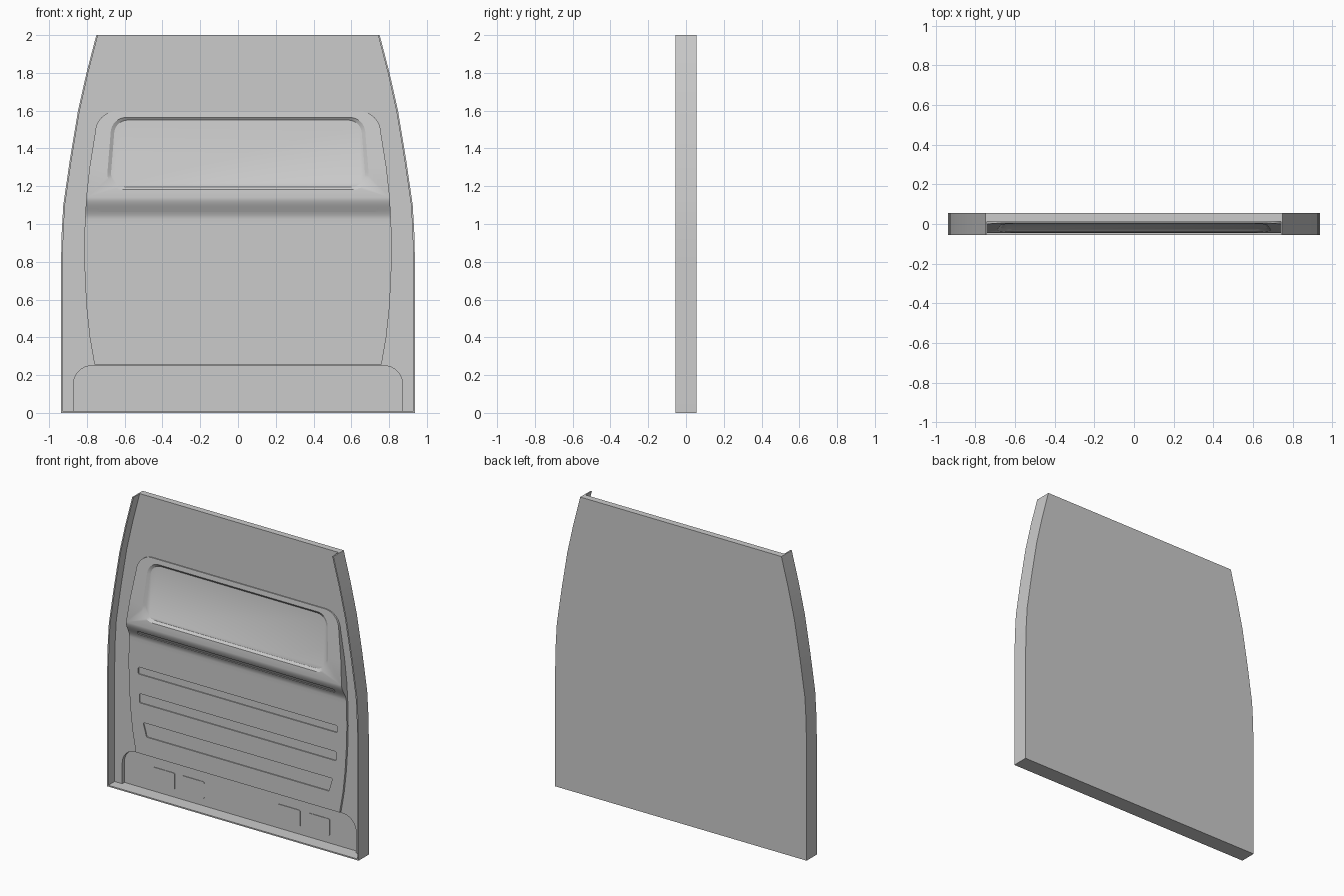
import bpy, bmesh, math
from mathutils import Vector

if "Cube" in bpy.data.objects:
    bpy.data.objects.remove(bpy.data.objects["Cube"])

BACK, FRONT, FACE = 0.055, -0.055, 0.012     # back, flange tips, plain sheet face
T = 0.009                                    # flange thickness

# half outline of the bulkhead and of the pressed centre panel: (z, half width)
BODY = [(0, .938), (.8, .937), (.96, .933), (1.1, .925), (1.34, .89),
        (1.6, .847), (1.8, .802), (2, .75)]
PANEL = [(.257, .76), (.4, .785), (.55, .801), (.7, .81), (.85, .814), (1, .811),
         (1.15, .803), (1.3, .786), (1.48, .757)]


def lerp(table, z):
    for (z0, a), (z1, b) in zip(table, table[1:]):
        if z <= z1:
            return a + (b - a) * (z - z0) / (z1 - z0)
    return table[-1][1]


def surf(z):
    """Depth of the pressed panel: flat below, swept step, leaning upper part."""
    if z >= 1.14:
        return -.045 + .05 * (z - 1.14) / .456
    t = min(max((z - 1.025) / .115, 0), 1)
    return -.003 - .042 * t * t * (3 - 2 * t)


def loft(name, front, back):
    """Closed solid between two matching outlines of (x, y, z) points."""
    bm = bmesh.new()
    a = [bm.verts.new(p) for p in front]
    b = [bm.verts.new(p) for p in back]
    bm.faces.new(a)
    bm.faces.new(b[::-1])
    for i in range(len(a)):
        j = (i + 1) % len(a)
        bm.faces.new((a[j], a[i], b[i], b[j]))
    return finish(name, bm)


def finish(name, bm):
    bmesh.ops.recalc_face_normals(bm, faces=bm.faces)
    me = bpy.data.meshes.new(name)
    bm.to_mesh(me)
    bm.free()
    ob = bpy.data.objects.new(name, me)
    bpy.context.collection.objects.link(ob)
    return ob


def prism(name, pts, y0, y1):
    return loft(name, [(x, y0, z) for x, z in pts], [(x, y1, z) for x, z in pts])


def rounded(pts, r, n=6):
    """Round the corners of a convex (x, z) polygon."""
    out = []
    for i, p in enumerate(pts):
        p = Vector(p)
        u = (Vector(pts[i - 1]) - p).normalized()
        v = (Vector(pts[(i + 1) % len(pts)]) - p).normalized()
        half = u.angle(v) / 2
        c = p + (u + v).normalized() * r / math.sin(half)
        s = p + u * r / math.tan(half) - c
        e = p + v * r / math.tan(half) - c
        sweep = math.pi - 2 * half
        for k in range(n + 1):
            t = k / n
            d = (s * math.sin((1 - t) * sweep) + e * math.sin(t * sweep)) / math.sin(sweep)
            out.append(tuple(c + d))
    return out


def trap(wb, wt, z0, z1, cx=0):
    return [(cx - wb, z0), (cx + wb, z0), (cx + wt, z1), (cx - wt, z1)]


def boolean(ob, tool, op):
    m = ob.modifiers.new(op.lower(), 'BOOLEAN')
    m.object, m.operation, m.solver = tool, op, 'EXACT'
    bpy.context.view_layer.objects.active = ob
    bpy.ops.object.modifier_apply(modifier=m.name)
    bpy.data.objects.remove(tool)


def smooth(ob, angle=30):
    bpy.ops.object.select_all(action='DESELECT')
    ob.select_set(True)
    bpy.context.view_layer.objects.active = ob
    bpy.ops.object.shade_smooth_by_angle(angle=math.radians(angle))


# main sheet between the flanges
half = [(w - T, max(z, T)) for z, w in BODY]
sheet = prism("bulkhead_sheet", half + [(-x, z) for x, z in half[::-1]], FACE, BACK)

# sill recess with rounded top corners, open at the floor
arch = [(.872, -.02)] + [(.772 + .1 * math.cos(a * math.pi / 16), .15 + .1 * math.sin(a * math.pi / 16))
                         for a in range(9)]
boolean(sheet, prism("sill_cutter", arch + [(-x, z) for x, z in arch[::-1]], -.1, .036), 'DIFFERENCE')

# pressed centre panel, built row by row
rows = list(PANEL[:6]) + [(1.025 + .115 * k / 12, lerp(PANEL, 1.025 + .115 * k / 12)) for k in range(13)]
rows += PANEL[7:]
rows += [(1.48 + .116 * math.sin(k * math.pi / 16), .647 + .11 * math.cos(k * math.pi / 16))
         for k in range(1, 9)]
bm = bmesh.new()
prev = None
for z, w in rows:
    ring = [bm.verts.new(p) for p in ((-w, surf(z), z), (w, surf(z), z), (w, .03, z), (-w, .03, z))]
    if prev:
        for i in range(4):
            j = (i + 1) % 4
            bm.faces.new((prev[i], prev[j], ring[j], ring[i]))
    else:
        bm.faces.new(ring)
    prev = ring
bm.faces.new(prev)
panel = finish("pressed_panel", bm)

# dished window field following the lean, with sloped walls
outer = rounded(trap(.705, .672, 1.175, 1.57), .09, 8)
inner = rounded(trap(.678, .65, 1.197, 1.55), .072, 8)
wide = [(x * 1.02, 1.3725 + (z - 1.3725) * 1.04) for x, z in outer]
boolean(panel, loft("window_cutter", [(x, surf(1.14) + (z - 1.14) * .05 / .456 - .012, z) for x, z in wide],
                    [(x, surf(z) + .012, z) for x, z in inner]), 'DIFFERENCE')

# stiffening grooves
for wb, wt, z0, z1, r in ((.735, .735, 1.064, 1.09, .01), (.742, .742, .79, .837, .008),
                          (.733, .733, .598, .66, .008), (.68, .706, .38, .472, .006)):
    pts = rounded(trap(wb, wt, z0, z1), r, 4)
    boolean(panel, loft("groove_cutter", [(x, surf(z) - .06, z) for x, z in pts],
                        [(x, surf(z) + .007, z) for x, z in pts]), 'DIFFERENCE')
boolean(sheet, panel, 'UNION')
smooth(sheet)

# four shallow pads in the sill recess
for i, cx in enumerate((-.578, -.357, .357, .578)):
    smooth(prism(f"sill_pad_{i + 1}", rounded(trap(.083, .083, .06, .172, cx), .01, 3), .032, .037))

# side flanges following the curved edge
for side, name in ((1, "flange_right"), (-1, "flange_left")):
    edge = [(side * w, z) for z, w in BODY] + [(side * (w - T), z) for z, w in BODY[::-1]]
    smooth(prism(name, edge, FRONT, BACK), 20)

# floor flange
w = BODY[0][1] - T
prism("flange_floor", [(-w, 0), (w, 0), (w, T), (-w, T)], FRONT, BACK)
